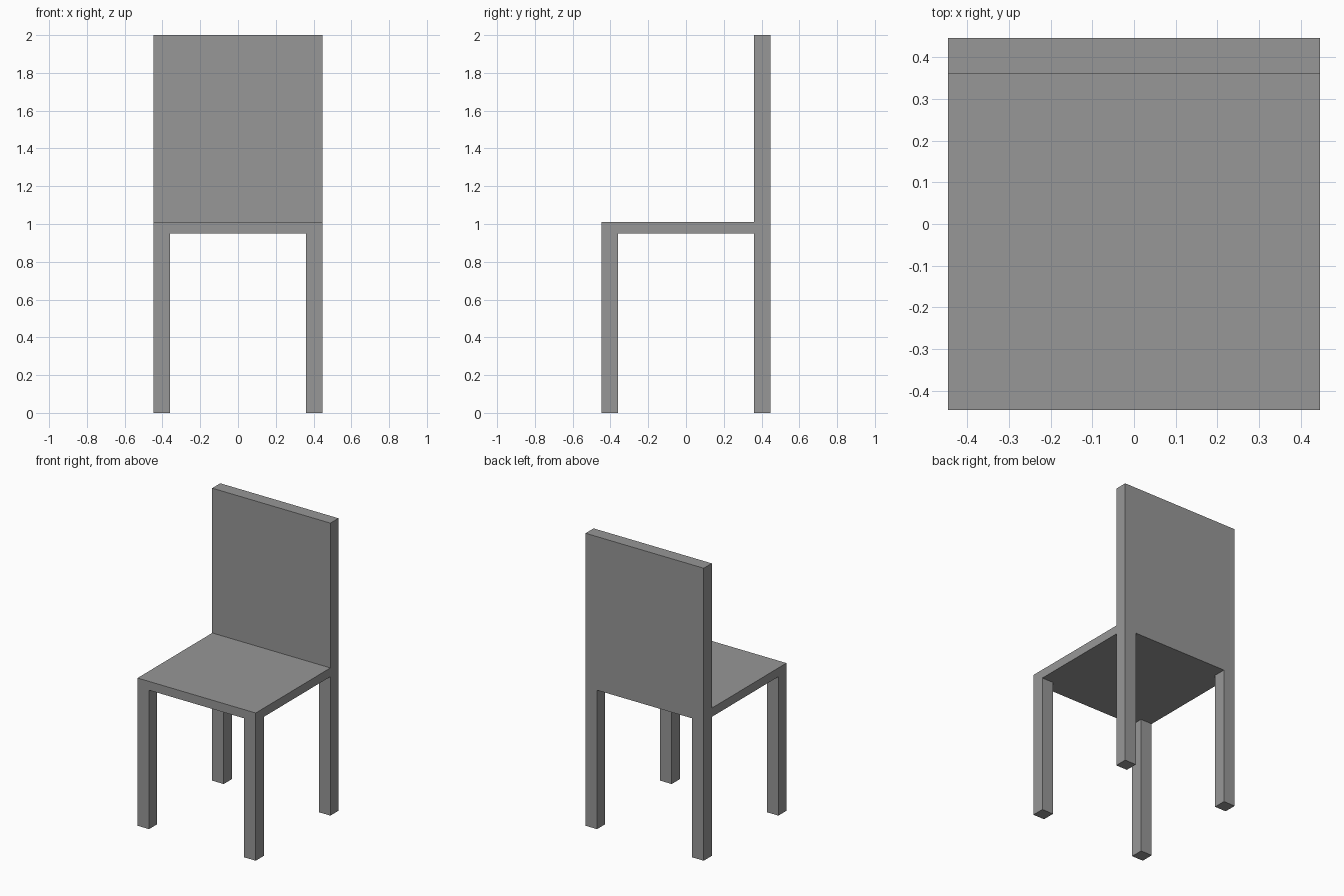
import bpy
import bmesh
from mathutils import Matrix, Vector

HALF = 0.447          # half width and depth
INNER = 0.36          # inner edge of legs and backrest
SEAT_LOW, SEAT_TOP, TOP = 0.95, 1.01, 2.0

cube = bpy.data.objects.get("Cube")
if cube:
    bpy.data.objects.remove(cube, do_unlink=True)

bm = bmesh.new()


def extrude_to(faces, z):
    """Extrude faces vertically until they reach height z."""
    new = bmesh.ops.extrude_face_region(bm, geom=faces)["geom"]
    for v in new:
        if isinstance(v, bmesh.types.BMVert):
            v.co.z = z
    old = [f for f in faces if f.is_valid]
    bmesh.ops.delete(bm, geom=old, context="FACES")


# Seat slab, cut along the inner edges of the legs
size = Vector((2 * HALF, 2 * HALF, SEAT_TOP - SEAT_LOW))
place = Matrix.Translation((0, 0, (SEAT_LOW + SEAT_TOP) / 2))
bmesh.ops.create_cube(bm, size=1, matrix=place @ Matrix.Diagonal(size).to_4x4())
for axis in (Vector((1, 0, 0)), Vector((0, 1, 0))):
    for side in (-INNER, INNER):
        bmesh.ops.bisect_plane(bm, geom=bm.verts[:] + bm.edges[:] + bm.faces[:],
                               plane_co=axis * side, plane_no=axis)
bm.normal_update()

# Four legs from the underside corners, backrest from the rear strip
corners, rear = [], []
for f in bm.faces:
    c = f.calc_center_median()
    if f.normal.z < -0.5 and abs(c.x) > INNER and abs(c.y) > INNER:
        corners.append(f)
    elif f.normal.z > 0.5 and c.y > INNER:
        rear.append(f)
for corner in corners:
    extrude_to([corner], 0)
extrude_to(rear, TOP)

# Merge coplanar faces into clean flat panels
bmesh.ops.dissolve_limit(bm, angle_limit=0.01, verts=bm.verts[:], edges=bm.edges[:])
bmesh.ops.recalc_face_normals(bm, faces=bm.faces[:])

mesh = bpy.data.meshes.new("chair")
bm.to_mesh(mesh)
bm.free()

# Plain grey finish
grey = bpy.data.materials.new("grey")
grey.use_nodes = True
color = (0.31, 0.31, 0.31, 1)
grey.diffuse_color = color
grey.node_tree.nodes["Principled BSDF"].inputs["Base Color"].default_value = color
mesh.materials.append(grey)

chair = bpy.data.objects.new("chair", mesh)
bpy.context.collection.objects.link(chair)
